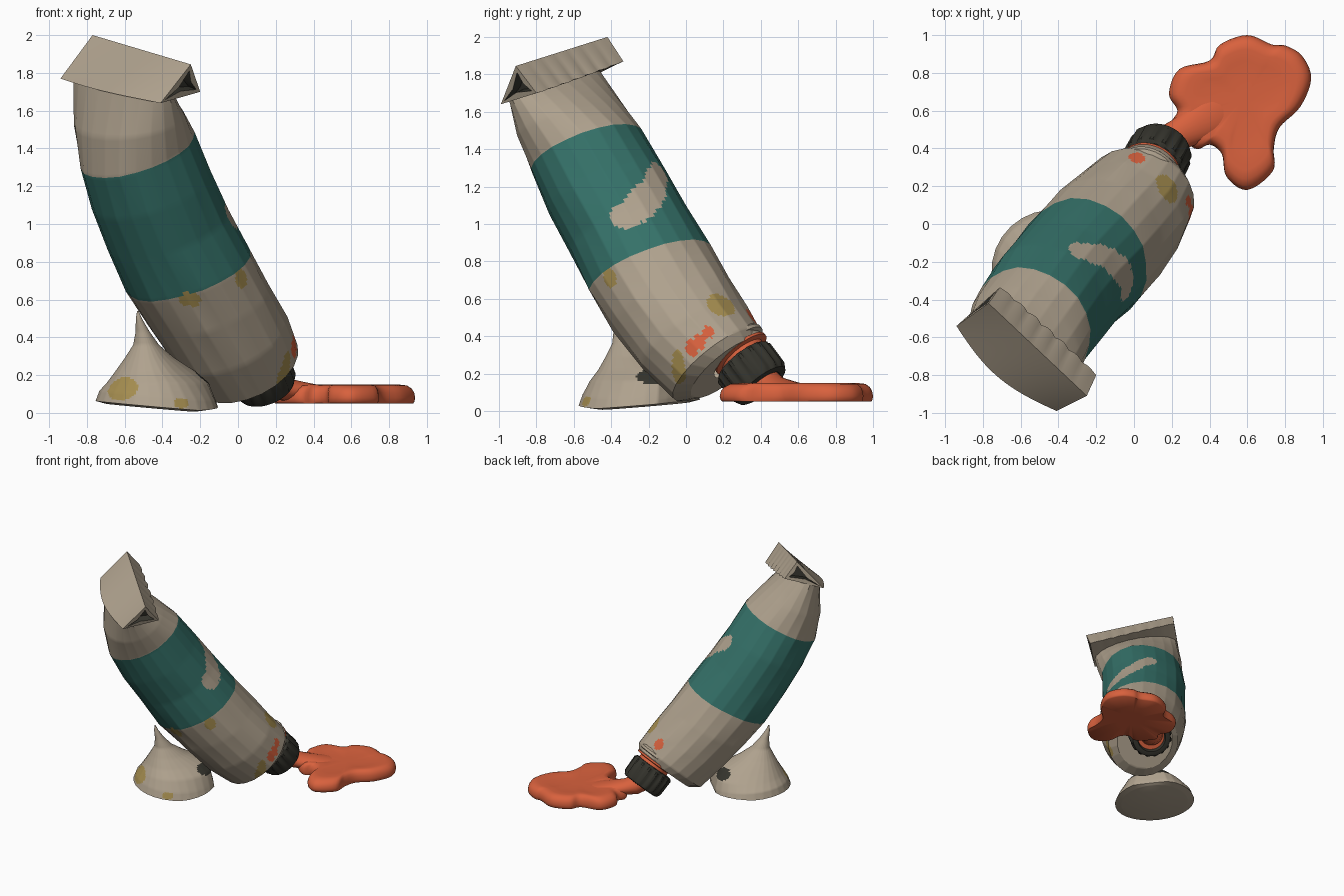
import bpy, bmesh, math, random
from mathutils import Vector as V

if "Cube" in bpy.data.objects:
    bpy.data.objects.remove(bpy.data.objects["Cube"])
random.seed(4)

def material(name, rgb):
    m = bpy.data.materials.new(name)
    m.diffuse_color = (*rgb, 1)
    m.use_nodes = True
    m.node_tree.nodes["Principled BSDF"].inputs["Base Color"].default_value = m.diffuse_color
    return m

beige = material("beige", (.43, .36, .27))
teal = material("teal", (.035, .165, .14))
orange = material("orange_paint", (.69, .12, .047))
dark = material("charcoal", (.035, .034, .026))
ochre = material("ochre", (.38, .27, .08))
MATS = [beige, teal, orange, dark, ochre]
BEIGE, TEAL, ORANGE, DARK, OCHRE = range(5)

WIDE = V((-.68, .73, .07))          # width direction of the flattened tube

def ring(c, up, a, b, n, wide=WIDE, shape=lambda i: 1):
    """Ellipse of n points around c, facing along up."""
    u = V(up).normalized()
    w = (wide - u * wide.dot(u)).normalized()
    d = w.cross(u)
    pts = []
    for i in range(n):
        t = 2 * math.pi * i / n
        pts.append(V(c) + (w * a * math.cos(t) + d * b * math.sin(t)) * shape(i))
    return pts

def loft(rings, row_mats, start_cap=None, end_cap=None):
    """Skin rings with quads; row_mats gives the colour of each row."""
    bm = bmesh.new()
    rows = [[bm.verts.new(p) for p in r] for r in rings]
    n = len(rows[0])
    for k in range(len(rows) - 1):
        for i in range(n):
            j = (i + 1) % n
            f = bm.faces.new((rows[k][i], rows[k][j], rows[k + 1][j], rows[k + 1][i]))
            f.material_index = row_mats[k] if isinstance(row_mats, list) else row_mats
    for cap, row in ((start_cap, rows[0]), (end_cap, rows[-1])):
        if cap is not None:
            bm.faces.new(row).material_index = cap
    bmesh.ops.recalc_face_normals(bm, faces=bm.faces)
    return bm

def paint(bm, spots):
    """Recolour faces in small ellipsoids snapped to the surface."""
    cents = [(f, f.calc_center_median()) for f in bm.faces]
    for c, r, m in spots:
        near = min((p for f, p in cents), key=lambda p: (p - V(c)).length)
        for f, p in cents:
            q = p - near
            if (q.x / r[0]) ** 2 + (q.y / r[1]) ** 2 + (q.z / r[2]) ** 2 < 1:
                f.material_index = m

def finish(bm, name, angle=32):
    bmesh.ops.recalc_face_normals(bm, faces=bm.faces)
    me = bpy.data.meshes.new(name)
    bm.to_mesh(me)
    bm.free()
    for m in MATS:
        me.materials.append(m)
    ob = bpy.data.objects.new(name, me)
    bpy.context.collection.objects.link(ob)
    bpy.ops.object.select_all(action='DESELECT')
    ob.select_set(True)
    bpy.context.view_layer.objects.active = ob
    bpy.ops.object.shade_smooth_by_angle(angle=math.radians(angle))
    return ob

# Tube body: crumpled rings from the flattened top to the shoulder
UP = (-.31, -.35, .87)
TIP = V((.31, .59, -.75)).normalized()      # direction the cap points
FOLD = V((-.72, .66, .2))
dent = lambda i: 1 + random.uniform(-.018, .018)
N = 22
spec = [
    ((-.61, -.705, 1.745), (-.04, -.33, .94), .345, .135, FOLD),
    ((-.575, -.615, 1.55), (-.2, -.32, .92), .345, .245, FOLD),
    ((-.535, -.53, 1.39), UP, .335, .305, WIDE),
    ((-.46, -.42, 1.18), UP, .34, .325, WIDE),
    ((-.37, -.305, .97), UP, .34, .335, WIDE),
    ((-.26, -.19, .755), UP, .35, .345, WIDE),
    ((-.155, -.075, .57), (-.33, -.38, .85), .35, .335, WIDE),
    ((-.045, .045, .39), (-.35, -.48, .8), .33, .32, WIDE),
    ((.04, .165, .25), -TIP, .29, .30, WIDE),
    ((.065, .215, .23), -TIP, .23, .245, WIDE),
    ((.08, .265, .275), -TIP, .14, .145, WIDE),
]
rings = [ring(c, u, a, b, N, w, dent if 1 < k < 8 else (lambda i: 1))
         for k, (c, u, a, b, w) in enumerate(spec)]
bm = loft(rings, [BEIGE, BEIGE, TEAL, TEAL, TEAL] + [BEIGE] * 5)
bmesh.ops.subdivide_edges(bm, edges=bm.edges[:], cuts=11, use_grid_fill=True)
paint(bm, [
    ((-.28, -.15, 1.26), (.075, .06, .07), BEIGE),    # worn patch in the band
    ((-.24, -.175, 1.21), (.08, .07, .07), BEIGE),
    ((-.19, -.20, 1.16), (.08, .075, .08), BEIGE),
    ((-.15, -.23, 1.11), (.09, .09, .09), BEIGE),
    ((-.10, -.26, 1.07), (.09, .09, .09), BEIGE),
    ((-.05, -.31, 1.03), (.09, .09, .075), BEIGE),
    ((.13, .15, .52), (.08, .085, .07), OCHRE),       # stains
    ((.24, -.04, .22), (.06, .04, .12), OCHRE),
    ((-.25, -.44, .62), (.06, .06, .04), OCHRE),
    ((-.02, -.38, .71), (.04, .06, .05), OCHRE),
    ((.25, .055, .33), (.06, .035, .045), ORANGE),    # paint drips
    ((.24, .08, .36), (.06, .035, .04), ORANGE),
    ((.22, .11, .39), (.06, .03, .035), ORANGE),
    ((.02, .38, .52), (.045, .045, .045), ORANGE),
])
finish(bm, "tube_body")

# Folded top: triangular roll with hollow dark ends
A = [V((-.25, -.91, 1.845)), V((-.2, -.8, 1.70)), V((-.41, -.99, 1.64))]
B = [V((-.77, -.42, 2.0)), V((-.71, -.335, 1.87)), V((-.94, -.54, 1.77))]
SEG = 42
rows = []
for k in range(SEG + 1):
    t = k / SEG
    p = [a.lerp(b, t) for a, b in zip(A, B)]
    lip = p[1] - (p[0] + p[2]) / 2
    wave = math.sin(math.pi * t) ** .5
    p[1] += lip * .07 * abs(math.sin(7 * math.pi * t)) * wave    # scalloped lip
    p[2] -= V((.045, .045, 0)) * math.sin(math.pi * t)
    rows.append([p[0], p[0].lerp(p[1], .5), p[1], p[1].lerp(p[2], .5), p[2], p[2].lerp(p[0], .5)])
bm = loft(rows, BEIGE, BEIGE, BEIGE)
for f in [f for f in bm.faces if len(f.verts) == 6]:
    bmesh.ops.inset_region(bm, faces=[f], thickness=.036)
    wall = bmesh.ops.inset_region(bm, faces=[f], thickness=.001, depth=-.06)
    for g in wall['faces'] + [f]:
        g.material_index = DARK
finish(bm, "folded_top")

# Threaded collar between shoulder and cap
base = V((.08, .28, .325))
prof = [(-.06, .15), (-.035, .172), (-.015, .172), (-.01, .15), (.01, .15),
        (.015, .165), (.03, .165), (.035, .13), (.08, .13)]
finish(loft([ring(base + TIP * h, -TIP, r, r, 32) for h, r in prof],
            [BEIGE] * 5 + [ORANGE] * 3, BEIGE, ORANGE), "collar")

# Ribbed cap, open at the mouth and full of paint
rib = lambda i: 1 if i % 4 < 2 else .93
plain = lambda i: 1
base = V((.095, .30, .27))
prof = [(0, .14, plain), (.005, .16, plain), (.02, .175, rib), (.15, .172, rib),
        (.18, .155, plain), (.185, .145, plain), (.185, .115, plain), (.14, .11, plain)]
finish(loft([ring(base + TIP * h, -TIP, r, r, 64, WIDE, s) for h, r, s in prof],
            DARK, DARK, ORANGE), "cap")

# Paint strand running from the mouth into the puddle
path = [((.13, .38, .18), .09, .08), ((.18, .44, .145), .085, .075), ((.25, .48, .125), .085, .06),
        ((.34, .53, .115), .10, .05), ((.44, .59, .10), .12, .045), ((.56, .66, .085), .12, .03)]
strand = []
for k, (c, a, b) in enumerate(path):
    d = V(path[min(k + 1, 5)][0]) - V(path[max(k - 1, 0)][0])
    strand.append(ring(c, -d, a, b, 24))
finish(loft(strand, ORANGE, ORANGE, ORANGE), "paint_strand", 60)

# Paint puddle: smooth lobed outline with a rounded rim
outline = [(.2, .52), (.23, .6), (.185, .69), (.24, .82), (.40, .865), (.455, .95), (.6, 1.0),
           (.73, .95), (.8, .945), (.89, .89), (.938, .77), (.88, .62), (.77, .51), (.74, .40),
           (.735, .28), (.6, .18), (.49, .25), (.465, .37), (.40, .42), (.32, .40)]
pts = []
for i in range(len(outline)):
    p0, p1, p2, p3 = [V(outline[(i + k) % len(outline)]) for k in (-1, 0, 1, 2)]
    for s in range(5):
        t = s / 5
        pts.append(.5 * (2 * p1 + (p2 - p0) * t + (2 * p0 - 5 * p1 + 4 * p2 - p3) * t * t
                         + (3 * p1 - p0 - 3 * p2 + p3) * t ** 3))
mid = V((.58, .66))
layers = [(.3, .05), (.97, .05), (.99, .06), (1, .08), (.985, .107), (.95, .128),
          (.88, .145), (.78, .149), (.6, .143), (.35, .138), (.1, .138)]
rings = [[V((*(mid + (p - mid) * s), z)) for p in pts] for s, z in layers]
finish(loft(rings, ORANGE, ORANGE, ORANGE), "paint_puddle", 60)

# Pinched scrap behind the tube: bent peak, with a flat wall under the tube
FWD = V((.707, .707, 0))
def scrap_ring(c, r, stretch):
    out = []
    for p in ring(c, (0, 0, 1), r, r, 28):
        q = p - V(c)
        f = max(0, q.dot(FWD))
        over = min(0, .29 - f * (1 + stretch)) + f * stretch
        edge = .035 * q.dot(V((-.8, .1, 0))) / .32 if c[2] < .1 else 0
        lift = .1 * f if c[2] < .05 else 0
        out.append(p + FWD * over + V((0, 0, edge + lift)))
    return out
prof = [((-.43, -.25, .025), .27, 0), ((-.43, -.25, .035), .325, 0), ((-.43, -.25, .09), .305, .05),
        ((-.445, -.265, .16), .25, .3), ((-.465, -.285, .22), .185, .55), ((-.48, -.31, .29), .12, .4),
        ((-.49, -.33, .36), .065, .2), ((-.505, -.35, .43), .037, 0), ((-.525, -.37, .50), .016, 0),
        ((-.53, -.375, .54), .004, 0)]
bm = loft([scrap_ring(*p) for p in prof], BEIGE, BEIGE, BEIGE)
quads = [e for e in bm.edges if all(len(f.verts) == 4 for f in e.link_faces)]
bmesh.ops.subdivide_edges(bm, edges=quads, cuts=5, use_grid_fill=True)
paint(bm, [((-.60, -.46, .12), (.09, .12, .065), OCHRE),
           ((-.30, -.53, .05), (.04, .06, .03), OCHRE),
           ((-.19, -.19, .19), (.08, .08, .045), DARK),
           ((-.33, -.03, .19), (.08, .08, .045), DARK)])
finish(bm, "pinched_scrap", 45)
